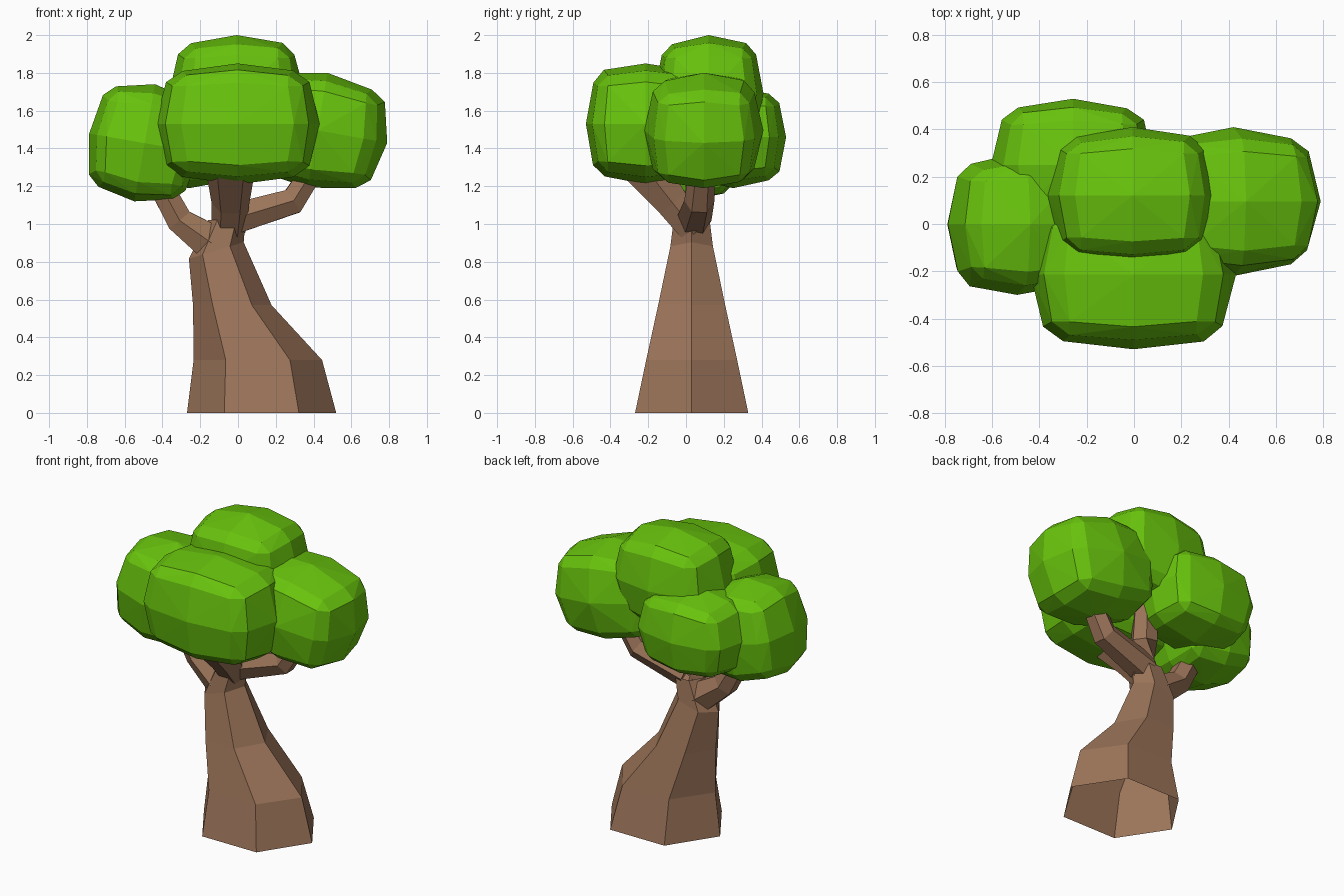
import bpy, bmesh, math, random
from mathutils import Vector, Euler

if "Cube" in bpy.data.objects:
    bpy.data.objects.remove(bpy.data.objects["Cube"])

random.seed(4)


def material(name, color):
    m = bpy.data.materials.new(name)
    m.diffuse_color = (*color, 1)
    m.use_nodes = True
    m.node_tree.nodes["Principled BSDF"].inputs["Base Color"].default_value = m.diffuse_color
    return m


bark = material("bark", (0.33, 0.175, 0.1))
leaf = material("leaf", (0.14, 0.55, 0.004))


def finish(bm, name, mat):
    bmesh.ops.recalc_face_normals(bm, faces=bm.faces)
    me = bpy.data.meshes.new(name)
    bm.to_mesh(me)
    bm.free()
    me.materials.append(mat)
    ob = bpy.data.objects.new(name, me)
    bpy.context.collection.objects.link(ob)
    return ob


def loft(name, rings):
    """Skin a list of six-sided rings, open at both ends."""
    bm = bmesh.new()
    loops = [[bm.verts.new(p) for p in ring] for ring in rings]
    for a, b in zip(loops, loops[1:]):
        for i in range(6):
            j = (i + 1) % 6
            bm.faces.new((a[i], a[j], b[j], b[i]))
    return finish(bm, name, bark)


def trunk_ring(x, z, rx, ry, slope=0):
    pts = []
    for i in range(6):
        a = i * math.pi / 3
        dx = rx * math.cos(a)
        pts.append((x + dx, 0.03 + ry * math.sin(a), z + dx * slope))
    return pts


def branch(name, path):
    """Six-sided tube along points (x, y, z, radius)."""
    pts = [Vector(p[:3]) for p in path]
    rings = []
    for k, p in enumerate(pts):
        d = (pts[min(k + 1, len(pts) - 1)] - pts[max(k - 1, 0)]).normalized()
        ref = Vector((1, 0, 0)) if abs(d.y) > abs(d.x) else Vector((0, 1, 0))
        u = (ref - d * ref.dot(d)).normalized()
        v = d.cross(u)
        r = path[k][3]
        rings.append([p + r * (u * math.cos(a) + v * math.sin(a))
                      for a in [i * math.pi / 3 for i in range(6)]])
    return loft(name, rings)


def foliage(name, center, half, tilt=0, power=2.7):
    """Chamfered, boxy clump: hull of a 3 x 3 grid of points on each side."""
    rot = Euler((0, math.radians(tilt), 0)).to_matrix()
    pts = []
    for axis in range(3):
        for sign in (-1, 1):
            for s in (-0.78, 0, 0.78):
                for t in (-0.78, 0, 0.78):
                    p = [s, t]
                    p.insert(axis, sign)
                    n = sum(abs(c) ** power for c in p) ** (1 / power)
                    n *= random.uniform(0.985, 1.015)
                    pts.append(rot @ Vector([c / n * h for c, h in zip(p, half)]))
    # fit the clump to its box
    lo = [min(p[i] for p in pts) for i in range(3)]
    hi = [max(p[i] for p in pts) for i in range(3)]
    bm = bmesh.new()
    for p in pts:
        bm.verts.new([center[i] + half[i] * (2 * (p[i] - lo[i]) / (hi[i] - lo[i]) - 1)
                      for i in range(3)])
    bmesh.ops.convex_hull(bm, input=bm.verts[:])
    bmesh.ops.delete(bm, geom=[v for v in bm.verts if not v.link_faces], context='VERTS')
    return finish(bm, name, leaf)


# Leaning trunk
loft("trunk", [
    trunk_ring(0.125, 0, 0.395, 0.346),
    trunk_ring(0.105, 0.28, 0.34, 0.278),
    trunk_ring(-0.03, 0.57, 0.208, 0.205),
    trunk_ring(-0.115, 0.86, 0.145, 0.13, 0.3),
    trunk_ring(-0.06, 1.02, 0.1, 0.11),
])

# Branches
branch("left_branch", [(-0.14, 0.03, 0.9, 0.11), (-0.31, 0.03, 1.02, 0.08),
                       (-0.44, 0.02, 1.26, 0.07)])
branch("right_branch", [(-0.05, 0.04, 1.02, 0.095), (0.29, 0.07, 1.12, 0.08),
                        (0.43, 0.09, 1.34, 0.065)])
branch("front_branch", [(-0.05, 0.05, 0.96, 0.09), (-0.04, -0.07, 1.11, 0.1),
                        (-0.04, -0.25, 1.34, 0.14)])
branch("top_branch", [(-0.06, 0.04, 0.98, 0.09), (-0.02, 0.07, 1.18, 0.085),
                      (0.0, 0.11, 1.45, 0.075)])

# Foliage clumps
foliage("front_foliage", (-0.003, -0.21, 1.53), (0.435, 0.32, 0.32), 0, 3)
foliage("top_foliage", (-0.005, 0.12, 1.69), (0.36, 0.29, 0.31))
foliage("right_foliage", (0.42, 0.095, 1.495), (0.37, 0.315, 0.305), 10)
foliage("left_foliage", (-0.495, 0.0, 1.43), (0.295, 0.3, 0.31), 10)
foliage("back_foliage", (-0.26, 0.25, 1.46), (0.345, 0.28, 0.27))
